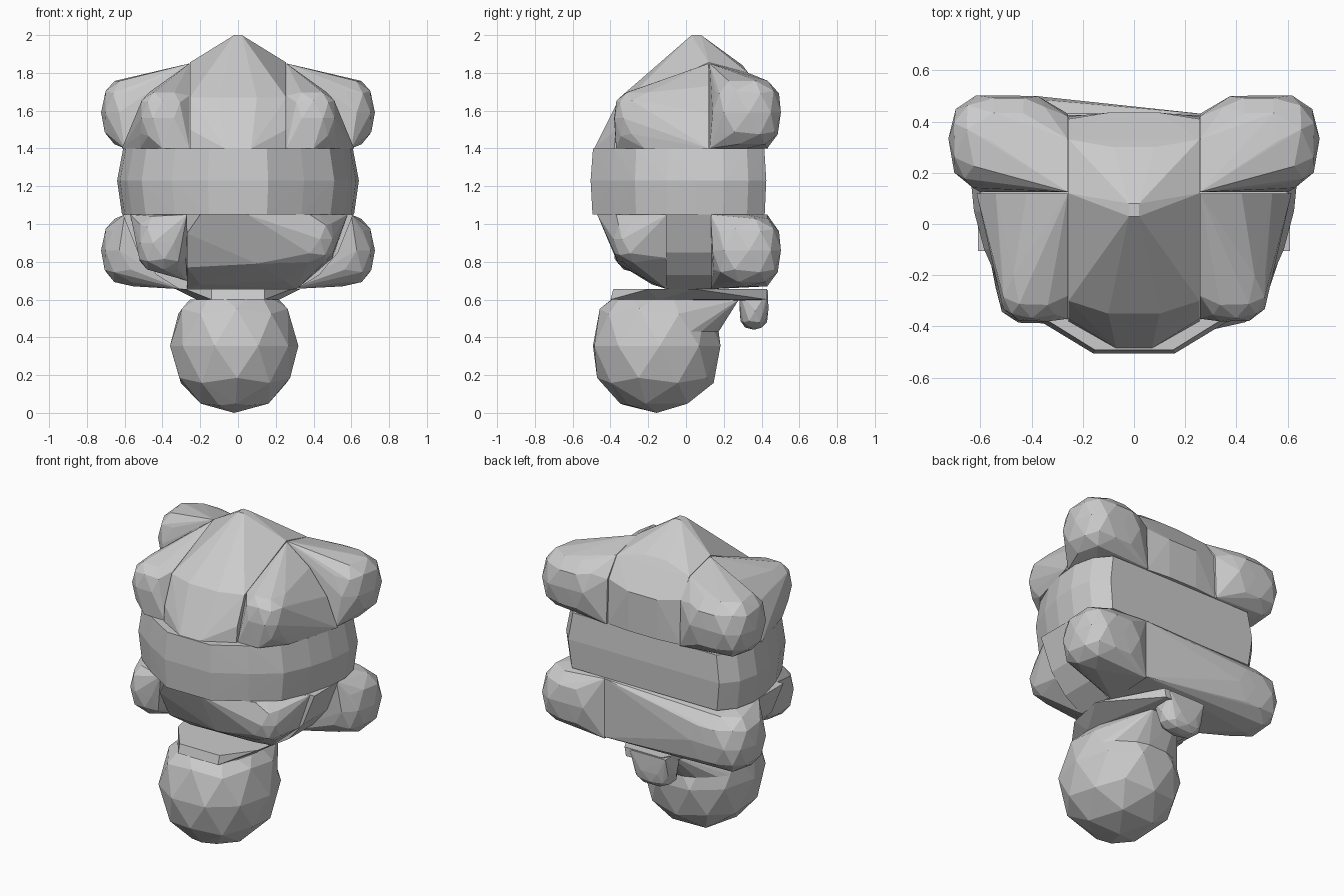
import bpy, bmesh
from mathutils import Matrix, Vector

if "Cube" in bpy.data.objects:
    bpy.data.objects.remove(bpy.data.objects["Cube"])


def rehull(bm, extra=()):
    """Replace everything by the convex hull of the current vertices plus extra points."""
    pts = [v.co.copy() for v in bm.verts] + [Vector(p) for p in extra]
    bm.clear()
    for p in pts:
        bm.verts.new(p)
    bmesh.ops.remove_doubles(bm, verts=bm.verts[:], dist=0.002)
    bmesh.ops.convex_hull(bm, input=bm.verts[:])
    loose = [v for v in bm.verts if not v.link_faces]
    bmesh.ops.delete(bm, geom=loose, context='VERTS')


def hull(name, balls=(), pts=(), clip=(), flip=False, power=0.78, extra=()):
    """Convex part around balls (centre, radii) and points, trimmed by (axis, side, value)."""
    bm = bmesh.new()
    for c, r in balls:
        tmp = bmesh.new()
        bmesh.ops.create_icosphere(tmp, subdivisions=2, radius=1,
                                   matrix=Matrix.Rotation(0.35, 4, 'Z'))
        for v in tmp.verts:
            # power below 1 fattens the ball towards a rounded box
            co = [(1 if a > 0 else -1) * min(abs(a), 1) ** power for a in v.co]
            bm.verts.new([c[i] + co[i] * r[i] for i in range(3)])
        tmp.free()
    rehull(bm, pts)
    for axis, side, value in clip:
        co, no = Vector(), Vector()
        co[axis], no[axis] = value, side
        bmesh.ops.bisect_plane(bm, geom=bm.verts[:] + bm.edges[:] + bm.faces[:],
                               plane_co=co, plane_no=no, clear_outer=True)
        rehull(bm)
    if extra:
        rehull(bm, extra)
    if flip:
        for v in bm.verts:
            v.co.x *= -1
    bmesh.ops.recalc_face_normals(bm, faces=bm.faces[:])
    me = bpy.data.meshes.new(name)
    bm.to_mesh(me)
    bm.free()
    ob = bpy.data.objects.new(name, me)
    bpy.context.collection.objects.link(ob)
    return ob


def both(pts):
    """Points together with their mirror images in x."""
    return [(s * x, y, z) for x, y, z in pts for s in (1, -1)]


X, Y, Z = 0, 1, 2

# Head, split into a lower ball and an upper slice that runs back to the neck
head = ((-.02, -.155, .355), (.34, .35, .355))
hull("head_lower", [head], [(-.1, -.32, .04), (.06, -.3, .04)], [(Z, 1, .43)], power=.92)
hull("head_upper", [head], (), [(Z, 1, .6), (Z, -1, .43)], power=.92,
     extra=both([(.09, .28, .6)]))

# Neck slab and small tail
hull("neck", pts=both([(.33, .05, .655), (.28, -.2, .655), (.14, -.385, .655), (.14, -.4, .6),
                       (.22, -.15, .6), (.13, .43, .655), (.08, .29, .595), (.12, .43, .6)]))
hull("tail", [((-.04, .36, .54), (.14, .078, .1))],
     [(-.16, .28, .65), (.09, .28, .65), (-.16, .435, .65), (.09, .435, .65)], [(Z, 1, .655)])

# Lower body: middle slice, two front feet, two back feet
hull("lower_body", pts=both([(x, y, z) for y in (-.105, .135)
                             for x, z in ((.61, 1.05), (.53, .85), (.43, .73), (.31, .655))]))
hull("lower_front_right_foot", [((.37, -.25, .92), (.15, .14, .14))],
     [(-.27, -.1, .655), (.31, -.1, .655), (-.27, -.1, 1.05), (.58, -.1, 1.05), (.5, -.1, .82),
      (-.2, -.45, 1.05), (.05, -.47, 1.05), (.38, -.37, 1.05), (-.27, -.3, .77), (-.27, -.4, .95),
      (.1, -.36, .79), (.25, -.2, .7), (-.2, -.18, .68)],
     [(X, -1, -.27), (Y, 1, -.1), (Z, 1, 1.05)])
hull("lower_front_left_foot", [((-.4, -.24, .9), (.14, .15, .16))],
     [(-.27, -.1, .7), (-.27, -.1, 1.05), (-.57, -.1, 1.05), (-.27, -.39, 1.05),
      (-.5, -.1, .82)],
     [(X, 1, -.27), (Y, 1, -.1), (Z, 1, 1.05)])
back_low = [((.555, .32, .86), (.17, .188, .19)), ((.44, .32, .86), (.15, .188, .19))]
hull("lower_back_right_foot", back_low,
     [(.27, .13, .655), (.27, .43, .67), (.27, .43, 1.05), (.27, .13, 1.05), (.6, .13, 1.05)],
     [(X, -1, .27), (Y, -1, .13), (Z, 1, 1.05)])
hull("lower_back_left_foot", back_low,
     [(-.27, .13, .655), (-.27, .43, .68), (-.27, .43, 1.05), (-.27, .13, 1.05),
      (.6, .13, 1.05), (.3, .13, .655)],
     [(Y, -1, .13), (Z, 1, 1.05)], flip=True)

# Broad middle band
outline = [(.64, .2), (.61, .33), (.53, .425), (.625, .05), (.585, -.1), (.51, -.27),
           (.35, -.39), (.16, -.505)]
hull("middle_band", pts=both([(x * k, y * (k + 1) / 2, z) for x, y in outline
                              for z, k in ((1.05, .96), (1.23, 1.0), (1.4, .95))]))

# Pointed upper body
hull("upper_body", pts=both([(.02, .03, 2), (.02, .08, 2), (.255, .12, 1.855), (.255, .33, 1.8),
                             (.255, .41, 1.68), (.255, .42, 1.4), (.255, -.3, 1.67),
                             (.255, -.37, 1.5), (.255, -.38, 1.4), (.07, -.485, 1.4),
                             (.1, -.35, 1.67), (.08, .3, 1.84), (.1, .435, 1.65),
                             (.1, .435, 1.4)]))

# Upper feet, mirrored left and right
for side, flip in (("right", False), ("left", True)):
    hull(f"upper_front_{side}_foot", [((.39, -.24, 1.56), (.14, .145, .155))],
         [(.257, .12, 1.85), (.257, -.28, 1.68), (.257, -.37, 1.4), (.257, .12, 1.4),
          (.615, .12, 1.4), (.54, .12, 1.58), (.42, .12, 1.73), (.4, -.37, 1.4),
          (.52, -.22, 1.4)],
         [(X, -1, .257), (Y, 1, .122), (Z, -1, 1.4)], flip)
    hull(f"upper_back_{side}_foot", [((.555, .32, 1.59), (.17, .188, .19)),
                                     ((.44, .32, 1.59), (.15, .188, .19))],
         [(.257, .125, 1.85), (.257, .33, 1.8), (.257, .42, 1.68), (.257, .43, 1.4),
          (.257, .125, 1.4), (.6, .125, 1.4)],
         [(X, -1, .257), (Y, -1, .125), (Z, -1, 1.4)], flip)
